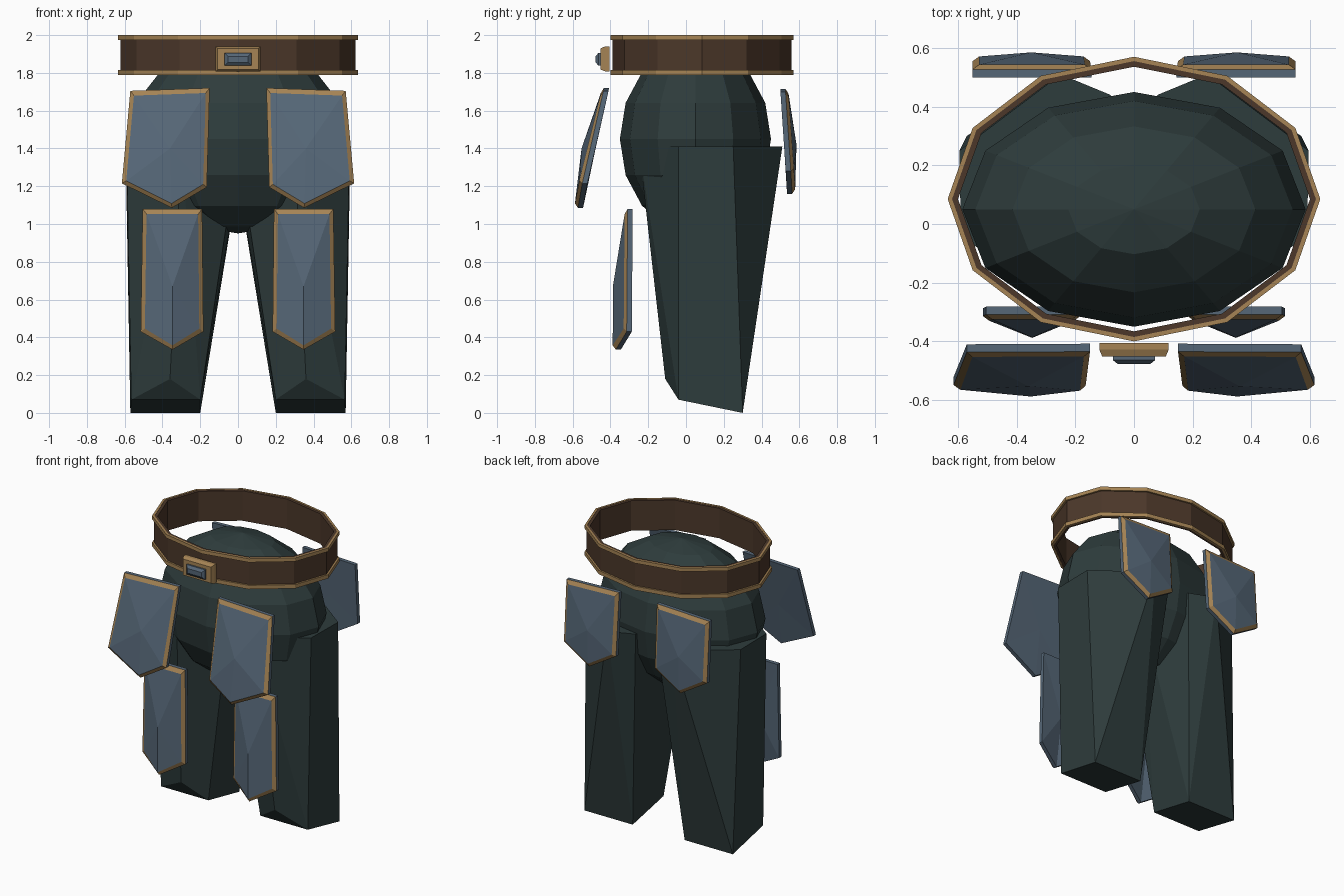
import bpy, bmesh, math
from mathutils import Vector

if "Cube" in bpy.data.objects:
    bpy.data.objects.remove(bpy.data.objects["Cube"])


def material(name, rgb):
    m = bpy.data.materials.new(name)
    m.diffuse_color = (*rgb, 1)
    m.use_nodes = True
    m.node_tree.nodes["Principled BSDF"].inputs["Base Color"].default_value = m.diffuse_color
    return m


CLOTH = material("dark_green_cloth", (0.027, 0.045, 0.045))
STEEL = material("blue_steel", (0.092, 0.135, 0.185))
BRASS = material("tan_brass", (0.38, 0.23, 0.09))
LEATHER = material("brown_leather", (0.072, 0.039, 0.023))


def finish(name, bm, *mats):
    bmesh.ops.recalc_face_normals(bm, faces=bm.faces)
    me = bpy.data.meshes.new(name)
    bm.to_mesh(me)
    bm.free()
    for m in mats:
        me.materials.append(m)
    ob = bpy.data.objects.new(name, me)
    bpy.context.collection.objects.link(ob)
    return ob


# Oval twelve-sided band, centred on the waist
def band(name, rx, ry, wall, z0, z1, mat):
    bm = bmesh.new()
    loops = []
    for d, z in ((0, z0), (0, z1), (wall, z1), (wall, z0)):
        loops.append([bm.verts.new(((rx - d) * math.sin(i * math.tau / 12),
                                    0.085 + (ry - d) * math.cos(i * math.tau / 12), z))
                      for i in range(12)])
    for k in range(4):
        a, b = loops[k], loops[(k + 1) % 4]
        for i in range(12):
            j = (i + 1) % 12
            bm.faces.new((a[i], a[j], b[j], b[i]))
    finish(name, bm, mat)


band("belt_strap", 0.622, 0.473, 0.022, 1.79, 1.998, LEATHER)
band("belt_upper_trim", 0.635, 0.485, 0.015, 1.975, 2.0, BRASS)
band("belt_lower_trim", 0.635, 0.485, 0.015, 1.788, 1.815, BRASS)


# Buckle: two stacked blocks with narrowed fronts
def block(name, hx, z0, z1, back, front, chamfer, mat):
    bm = bmesh.new()
    for y, c in ((back, 0), ((back + front) / 2, 0), (front, chamfer)):
        for sx in (-1, 1):
            for z in (z0 + c, z1 - c):
                bm.verts.new((sx * (hx - c), y, z))
    bmesh.ops.convex_hull(bm, input=bm.verts)
    finish(name, bm, mat)


block("buckle_frame", 0.118, 1.808, 1.94, -0.405, -0.452, 0.01, BRASS)
block("buckle_inset", 0.072, 1.838, 1.906, -0.45, -0.478, 0.018, STEEL)

# Hips: faceted ellipsoid
bm = bmesh.new()
bmesh.ops.create_uvsphere(bm, u_segments=12, v_segments=8, radius=1)
for v in bm.verts:
    v.co = (v.co.x * 0.585, v.co.y * 0.4 + 0.05, v.co.z * 0.5 + 1.45)
finish("hips", bm, CLOTH)

# Trouser legs: tapered faceted hulls
LEG = [(0.25, 0.51, 1.41), (0.595, 0.25, 1.41), (0.59, -0.04, 1.41),
       (0.30, -0.25, 1.41), (0.0, -0.1, 1.41), (-0.03, 0.1, 1.41), (0.08, 0.44, 1.41),
       (0.57, 0.30, 0.0), (0.20, 0.30, 0.0), (0.565, -0.04, 0.07),
       (0.20, -0.04, 0.07), (0.36, -0.11, 0.18)]


def leg(name, s):
    bm = bmesh.new()
    for x, y, z in LEG:
        bm.verts.new((s * x, y, z))
    bmesh.ops.convex_hull(bm, input=bm.verts)
    finish(name, bm, CLOTH)


# Armour plate: steel slab, sloped brass rim and raised steel face
def plate(name, s, outline, peak, out):
    bm = bmesh.new()
    pts = [Vector(p) for p in outline]
    cen = sum(pts, Vector()) / len(pts)
    hx = (max(p.x for p in pts) - min(p.x for p in pts)) / 2
    hz = (max(p.z for p in pts) - min(p.z for p in pts)) / 2
    inset = Vector((1 - 0.022 / hx, 1, 1 - 0.025 / hz))
    rings = []
    for depth, shrink in ((0, False), (0.027, False), (0.043, True)):
        ring = []
        for p in pts:
            q = p.copy()
            if shrink:
                q.x = cen.x + (p.x - cen.x) * inset.x
                q.z = cen.z + (p.z - cen.z) * inset.z
            ring.append(bm.verts.new((s * q.x, q.y + out * depth, q.z)))
        rings.append(ring)
    rear = bm.verts.new((s * cen.x, cen.y, cen.z))
    tip = bm.verts.new((s * peak[0], peak[1], peak[2]))
    n = len(pts)
    for i in range(n):
        j = (i + 1) % n
        bm.faces.new((rings[0][i], rings[0][j], rear))
        bm.faces.new((rings[2][i], rings[2][j], tip))
        for k in (0, 1):
            f = bm.faces.new((rings[k][i], rings[k][j], rings[k + 1][j], rings[k + 1][i]))
            f.material_index = k
    finish(name, bm, STEEL, BRASS)


THIGH = [(0.15, -0.408, 1.72), (0.57, -0.41, 1.705), (0.615, -0.522, 1.215),
         (0.35, -0.545, 1.085), (0.165, -0.525, 1.195)]
KNEE = [(0.19, -0.282, 1.08), (0.505, -0.282, 1.08), (0.515, -0.287, 0.43),
        (0.347, -0.345, 0.335), (0.183, -0.287, 0.43)]
REAR = [(0.145, 0.50, 1.715), (0.55, 0.50, 1.70), (0.55, 0.528, 1.28),
        (0.35, 0.535, 1.16), (0.15, 0.528, 1.28)]

for side, s in (("left", -1), ("right", 1)):
    leg(side + "_leg", s)
    plate(side + "_thigh_plate", s, THIGH, (0.36, -0.553, 1.40), -1)
    plate(side + "_knee_plate", s, KNEE, (0.347, -0.387, 0.67), -1)
    plate(side + "_rear_plate", s, REAR, (0.35, 0.585, 1.42), 1)
